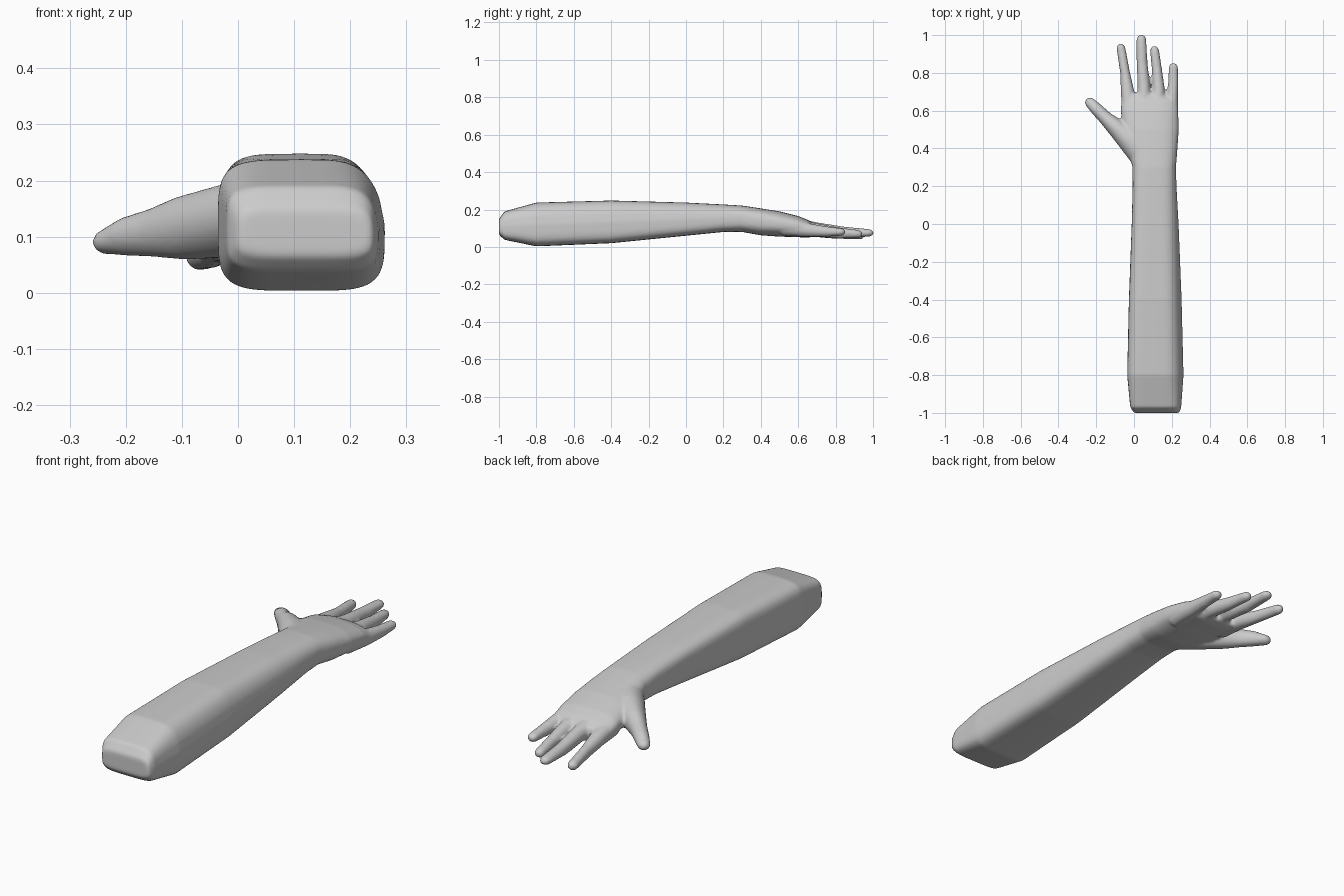
import bpy, bmesh, math
from mathutils import Vector

if "Cube" in bpy.data.objects:
    bpy.data.objects.remove(bpy.data.objects["Cube"])

bm = bmesh.new()
SIDES = 48


def spow(v, p):
    return math.copysign(abs(v) ** p, v)


def loft(rings):
    """Skin a list of point rings and cap both ends."""
    loops = [[bm.verts.new(p) for p in ring] for ring in rings]
    for a, b in zip(loops, loops[1:]):
        for i in range(len(a)):
            j = (i + 1) % len(a)
            bm.faces.new((a[i], a[j], b[j], b[i]))
    bm.faces.new(list(reversed(loops[0])))
    bm.faces.new(loops[-1])


def arm_ring(y, x0, x1, z0, z1, power, taper):
    """Rounded box section; taper pulls in the upper right side."""
    ring = []
    for i in range(SIDES):
        a = 2 * math.pi * i / SIDES
        u, v = spow(math.cos(a), 2 / power), spow(math.sin(a), 2 / power)
        x = (x0 + x1) / 2 + u * (x1 - x0) / 2
        x -= taper * max(0, u) * max(0, v) ** 1.5
        ring.append((x, y, (z0 + z1) / 2 + v * (z1 - z0) / 2))
    return ring


def digit(points):
    """Oval tube through (x, y, z, half width, half height), with a round tip."""
    rings = []
    n = len(points)
    for k, (x, y, z, w, h) in enumerate(points):
        a, b = points[max(k - 1, 0)], points[min(k + 1, n - 1)]
        along = (Vector(b[:3]) - Vector(a[:3])).normalized()
        side = along.cross(Vector((0, 0, 1))).normalized()
        up = side.cross(along)
        steps = [0] if k < n - 1 else [0, 20, 40, 58, 72, 83]
        for s in steps:
            t = math.radians(s)
            c = Vector((x, y, z)) + along * w * 1.1 * math.sin(t)
            rings.append([c + side * w * math.cos(t) * math.cos(q)
                          + up * h * math.cos(t) * math.sin(q)
                          for q in (2 * math.pi * i / 20 for i in range(20))])
    loft(rings)


# Forearm, wrist and palm: y, x range, z range, squareness, taper
loft([arm_ring(*s) for s in (
    (-1.0, 0.0, 0.24, 0.065, 0.15, 5, 0.01),
    (-0.97, -0.02, 0.25, 0.038, 0.19, 5, 0.02),
    (-0.8, -0.036, 0.262, 0.003, 0.237, 4.5, 0.035),
    (-0.4, -0.027, 0.252, 0.02, 0.248, 4.5, 0.035),
    (0.0, -0.012, 0.236, 0.06, 0.237, 4, 0.03),
    (0.2, -0.007, 0.225, 0.08, 0.227, 3.5, 0.02),
    (0.3, -0.008, 0.222, 0.08, 0.221, 3, 0.01),
    (0.4, -0.03, 0.23, 0.062, 0.206, 2.7, 0),
    (0.5, -0.06, 0.237, 0.055, 0.19, 2.5, 0),
    (0.6, -0.07, 0.234, 0.052, 0.165, 2.5, 0),
    (0.65, -0.067, 0.23, 0.05, 0.145, 2.5, 0),
    (0.69, -0.055, 0.16, 0.055, 0.122, 2.5, 0))])

# Thumb
digit([(0.07, 0.33, 0.143, 0.07, 0.065), (-0.02, 0.44, 0.128, 0.065, 0.066),
       (-0.1, 0.515, 0.115, 0.048, 0.057), (-0.15, 0.56, 0.107, 0.037, 0.044),
       (-0.2, 0.61, 0.1, 0.033, 0.035), (-0.23, 0.64, 0.092, 0.029, 0.024)])
# Index finger
digit([(-0.025, 0.58, 0.1, 0.04, 0.045), (-0.034, 0.7, 0.088, 0.036, 0.036),
       (-0.047, 0.8, 0.073, 0.026, 0.03), (-0.069, 0.93, 0.063, 0.024, 0.023)])
# Middle finger
digit([(0.052, 0.6, 0.105, 0.042, 0.045), (0.053, 0.72, 0.092, 0.034, 0.036),
       (0.043, 0.85, 0.078, 0.029, 0.03), (0.039, 0.975, 0.075, 0.026, 0.021)])
# Ring finger
digit([(0.125, 0.58, 0.105, 0.04, 0.045), (0.13, 0.71, 0.088, 0.034, 0.036),
       (0.121, 0.82, 0.074, 0.027, 0.03), (0.109, 0.918, 0.069, 0.024, 0.022)])
# Little finger
digit([(0.19, 0.52, 0.105, 0.04, 0.045), (0.202, 0.65, 0.09, 0.032, 0.037),
       (0.208, 0.75, 0.082, 0.027, 0.028), (0.208, 0.826, 0.08, 0.025, 0.021)])

bmesh.ops.recalc_face_normals(bm, faces=bm.faces)
mesh = bpy.data.meshes.new("arm_and_hand")
bm.to_mesh(mesh)
bm.free()
arm = bpy.data.objects.new("arm_and_hand", mesh)
bpy.context.collection.objects.link(arm)

skin = bpy.data.materials.new("light grey")
skin.diffuse_color = (0.6, 0.6, 0.6, 1)
skin.use_nodes = True
skin.node_tree.nodes["Principled BSDF"].inputs["Base Color"].default_value = skin.diffuse_color
mesh.materials.append(skin)

# Fuse the overlapping parts into one skin and soften the joins
fuse = arm.modifiers.new("fuse", 'REMESH')
fuse.mode = 'VOXEL'
fuse.voxel_size = 0.007
fuse.use_smooth_shade = True
soft = arm.modifiers.new("soften", 'SMOOTH')
soft.factor = 0.5
soft.iterations = 8

bpy.context.view_layer.objects.active = arm
arm.select_set(True)
bpy.ops.object.convert(target='MESH')
bpy.ops.object.shade_smooth_by_angle(angle=math.radians(40))
